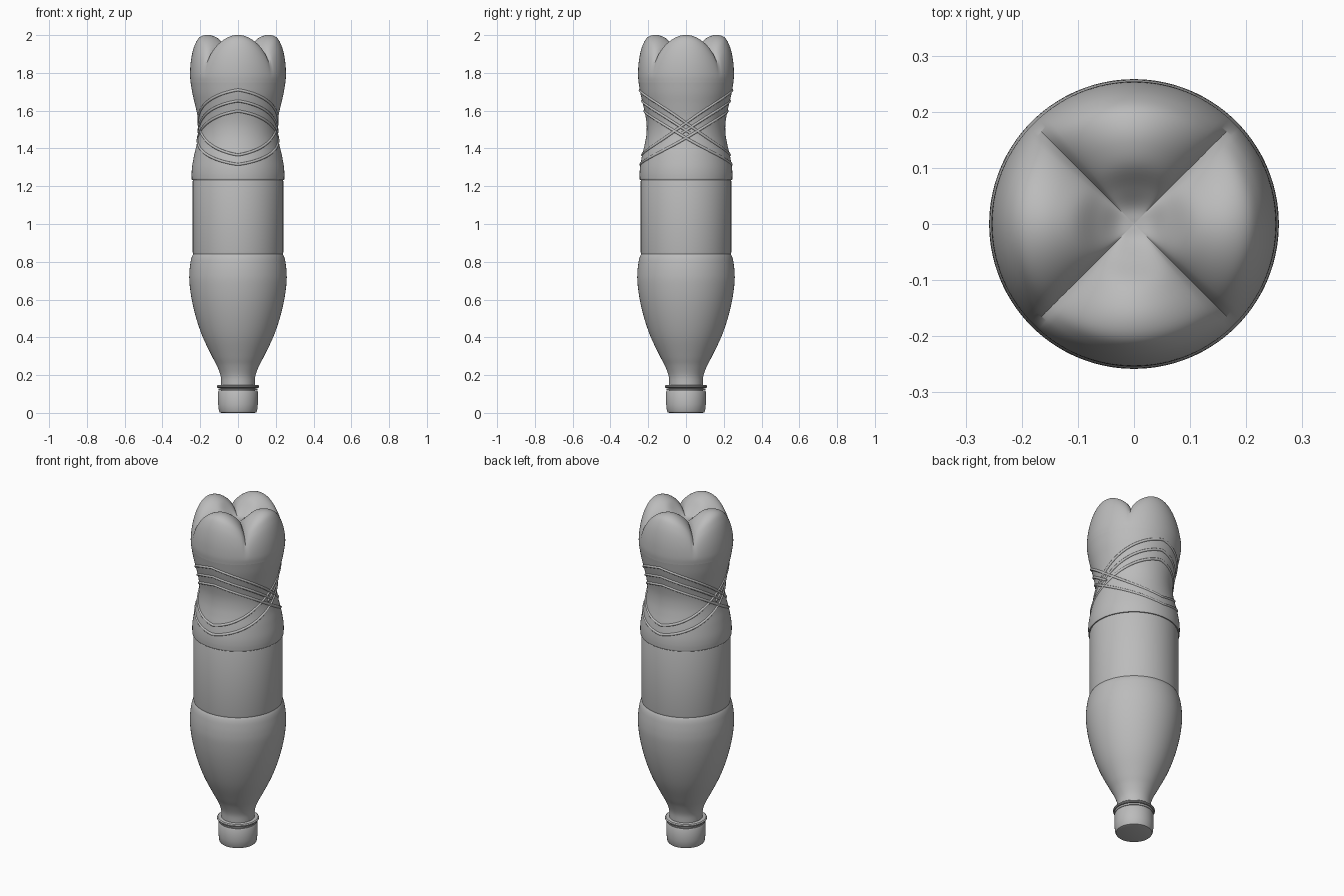
import bpy, bmesh, math
from mathutils import Vector

cube = bpy.data.objects.get("Cube")
if cube:
    bpy.data.objects.remove(cube)

grey = bpy.data.materials.new("plain grey")
grey.use_nodes = True
grey.diffuse_color = (0.5, 0.5, 0.5, 1)
grey.node_tree.nodes["Principled BSDF"].inputs["Base Color"].default_value = (0.5, 0.5, 0.5, 1)

SEG = 128


def smooth_path(pts, steps=5):
    """Catmull-Rom curve through (radius, height) points."""
    p = [Vector(q) for q in pts]
    p = [2 * p[0] - p[1]] + p + [2 * p[-1] - p[-2]]
    out = []
    for a, b, c, d in zip(p, p[1:], p[2:], p[3:]):
        for i in range(steps):
            t = i / steps
            out.append(0.5 * (2 * b + (c - a) * t + (2 * a - 5 * b + 4 * c - d) * t * t
                              + (3 * b - a - 3 * c + d) * t ** 3))
    return out + [p[-2]]


def lathe(name, profile, valley=None, angle=35):
    """Spin a profile about z; blend to the valley profile on the diagonals."""
    bm = bmesh.new()
    rings = []
    valley = valley or profile
    for a, b in zip(profile, valley):
        ring = []
        for i in range(SEG):
            th = math.tau * i / SEG
            lobe = abs(math.cos(2 * th)) ** 0.65
            r, z = Vector(b).lerp(Vector(a), lobe)
            r = max(r, 0)
            ring.append(bm.verts.new((r * math.cos(th), r * math.sin(th), z)))
        rings.append(ring)
    for lo, hi in zip(rings, rings[1:]):
        for i in range(SEG):
            j = (i + 1) % SEG
            bm.faces.new((lo[i], lo[j], hi[j], hi[i]))
    bmesh.ops.remove_doubles(bm, verts=bm.verts, dist=1e-5)
    bmesh.ops.recalc_face_normals(bm, faces=bm.faces)
    mesh = bpy.data.meshes.new(name)
    bm.to_mesh(mesh)
    bm.free()
    mesh.materials.append(grey)
    obj = bpy.data.objects.new(name, mesh)
    bpy.context.collection.objects.link(obj)
    bpy.ops.object.select_all(action='DESELECT')
    obj.select_set(True)
    bpy.context.view_layer.objects.active = obj
    bpy.ops.object.shade_smooth_by_angle(angle=math.radians(angle))
    return obj


# Screw cap and its tamper band
lathe("cap", [(0, 0), (0.088, 0), (0.097, 0.003), (0.101, 0.010), (0.105, 0.045),
              (0.105, 0.112), (0.101, 0.119), (0.08, 0.119)])
lathe("tamper_band", [(0.08, 0.121), (0.102, 0.121), (0.104, 0.124), (0.104, 0.130), (0.08, 0.131)])

# Neck collar
lathe("neck_collar", [(0.08, 0.133), (0.108, 0.133), (0.112, 0.137), (0.112, 0.142),
                      (0.107, 0.147), (0.085, 0.149)])

# Shoulder between neck and label
lathe("shoulder", smooth_path([(0.09, 0.11), (0.089, 0.16), (0.093, 0.20), (0.112, 0.25), (0.138, 0.30),
                               (0.186, 0.40), (0.221, 0.50), (0.245, 0.60), (0.257, 0.69),
                               (0.257, 0.75), (0.251, 0.80), (0.245, 0.825), (0.238, 0.84)]))

# Straight label panel
lathe("label_panel", [(0.238, 0.84), (0.240, 0.85), (0.240, 1.225), (0.237, 1.235)])

# Waist, running up to the lobed base
waist = smooth_path([(0.245, 1.237), (0.2455, 1.27), (0.242, 1.31), (0.231, 1.37), (0.219, 1.42),
                     (0.210, 1.47), (0.208, 1.52), (0.214, 1.57), (0.227, 1.63), (0.241, 1.69),
                     (0.251, 1.75)])
lathe("waist", [Vector((0.236, 1.234)), Vector((0.243, 1.234))] + waist)

# Four-lobed base with diagonal grooves
lobe = [(0.251, 1.75), (0.254, 1.79), (0.251, 1.85), (0.242, 1.905), (0.228, 1.95), (0.208, 1.984),
        (0.180, 1.999), (0.145, 1.999), (0.105, 1.982), (0.065, 1.942), (0.03, 1.912), (0, 1.905)]
groove = [(0.251, 1.75), (0.253, 1.78), (0.248, 1.81), (0.239, 1.84), (0.226, 1.865), (0.206, 1.888),
          (0.180, 1.904), (0.145, 1.914), (0.105, 1.919), (0.065, 1.916), (0.03, 1.909), (0, 1.905)]
lathe("lobed_base", smooth_path(lobe), smooth_path(groove), 60)


def radius_at(z):
    for a, b in zip(waist, waist[1:]):
        if a.y <= z <= b.y:
            return a.x + (b.x - a.x) * (z - a.y) / (b.y - a.y)
    return waist[-1].x


def ridge(name, side, rise, drop, turn, reach):
    """Raised cord, high on one face and low on the other."""
    n = 96
    closed = reach >= math.pi
    curve = bpy.data.curves.new(name, 'CURVE')
    curve.dimensions = '3D'
    curve.bevel_depth = 0.0075
    curve.bevel_resolution = 2
    curve.use_fill_caps = True
    spline = curve.splines.new('POLY')
    spline.points.add(n - 1)
    spline.use_cyclic_u = closed
    for i, pt in enumerate(spline.points):
        a = -reach + 2 * reach * i / (n if closed else n - 1)
        # mix of a tilted plane and a pointed chevron
        c = 0.65 * math.cos(a) + 0.35 * (1 - 2 * abs(a) / math.pi)
        z = side + c * (rise if c > 0 else drop)
        r = radius_at(z) - 0.0015
        th = a - math.pi / 2 + turn
        pt.co = (r * math.cos(th), r * math.sin(th), z, 1)
    curve.materials.append(grey)
    bpy.context.collection.objects.link(bpy.data.objects.new(name, curve))


# Crossing cords wrapped round the waist, repeated front and back
for face, turn in (("front", 0), ("back", math.pi)):
    ridge(face + "_upper_ridge", 1.535, 0.175, 0.17, turn, math.pi)
    ridge(face + "_middle_ridge", 1.495, 0.157, 0.15, turn, math.pi * 0.53)
    ridge(face + "_lower_ridge", 1.455, 0.143, 0.14, turn, math.pi)
